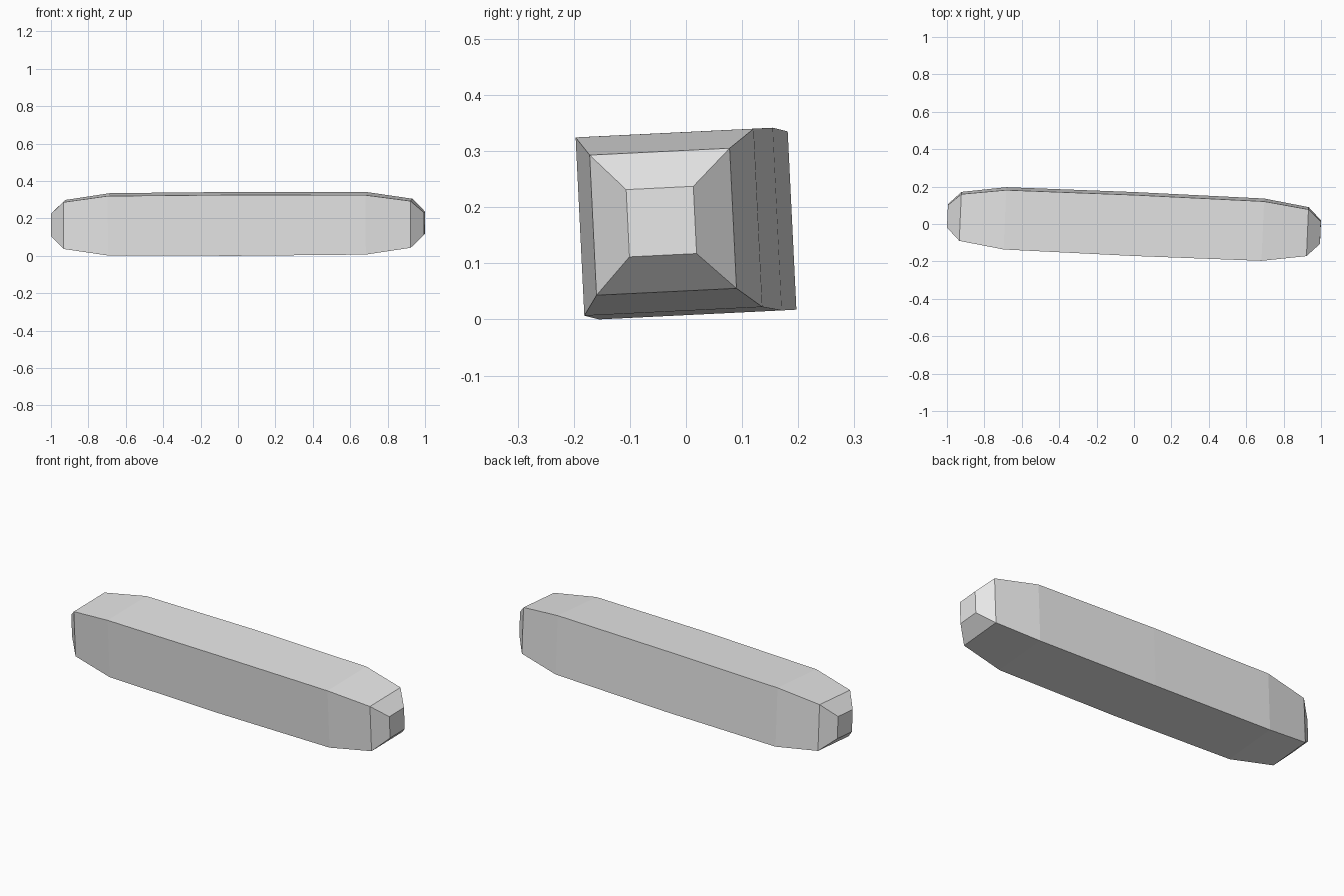
import bpy
import bmesh
from mathutils import Euler, Matrix

cube = bpy.data.objects.get("Cube")
if cube:
    bpy.data.objects.remove(cube, do_unlink=True)

# Plain grey material
grey = bpy.data.materials.new("light_grey")
grey.use_nodes = True
colour = (0.8, 0.8, 0.8, 1)
grey.diffuse_color = colour
grey.node_tree.nodes["Principled BSDF"].inputs["Base Color"].default_value = colour

# Half profile of the bar: distance from the middle, half width
profile = [(0, 0.163), (0.69, 0.159), (0.929, 0.125), (0.998, 0.06)]
stations = [(-x, h) for x, h in reversed(profile[1:])] + profile

# Square rings joined into a faceted bar
bm = bmesh.new()
rings = []
for x, h in stations:
    corners = [(-h, -h), (h, -h), (h, h), (-h, h)]
    rings.append([bm.verts.new((x, y, z)) for y, z in corners])
for a, b in zip(rings, rings[1:]):
    for i in range(4):
        j = (i + 1) % 4
        bm.faces.new((a[i], a[j], b[j], b[i]))

# End caps
bm.faces.new(rings[0])
bm.faces.new(rings[-1])
bmesh.ops.recalc_face_normals(bm, faces=bm.faces)

# Slight roll, pitch and yaw, resting on the ground
tilt = Euler((0.049, -0.0035, -0.044)).to_matrix().to_4x4()
bm.transform(tilt)
lowest = min(v.co.z for v in bm.verts)
bm.transform(Matrix.Translation((0, 0, -lowest)))

mesh = bpy.data.meshes.new("tapered_bar")
bm.to_mesh(mesh)
bm.free()
mesh.materials.append(grey)
bar = bpy.data.objects.new("tapered_bar", mesh)
bpy.context.collection.objects.link(bar)
